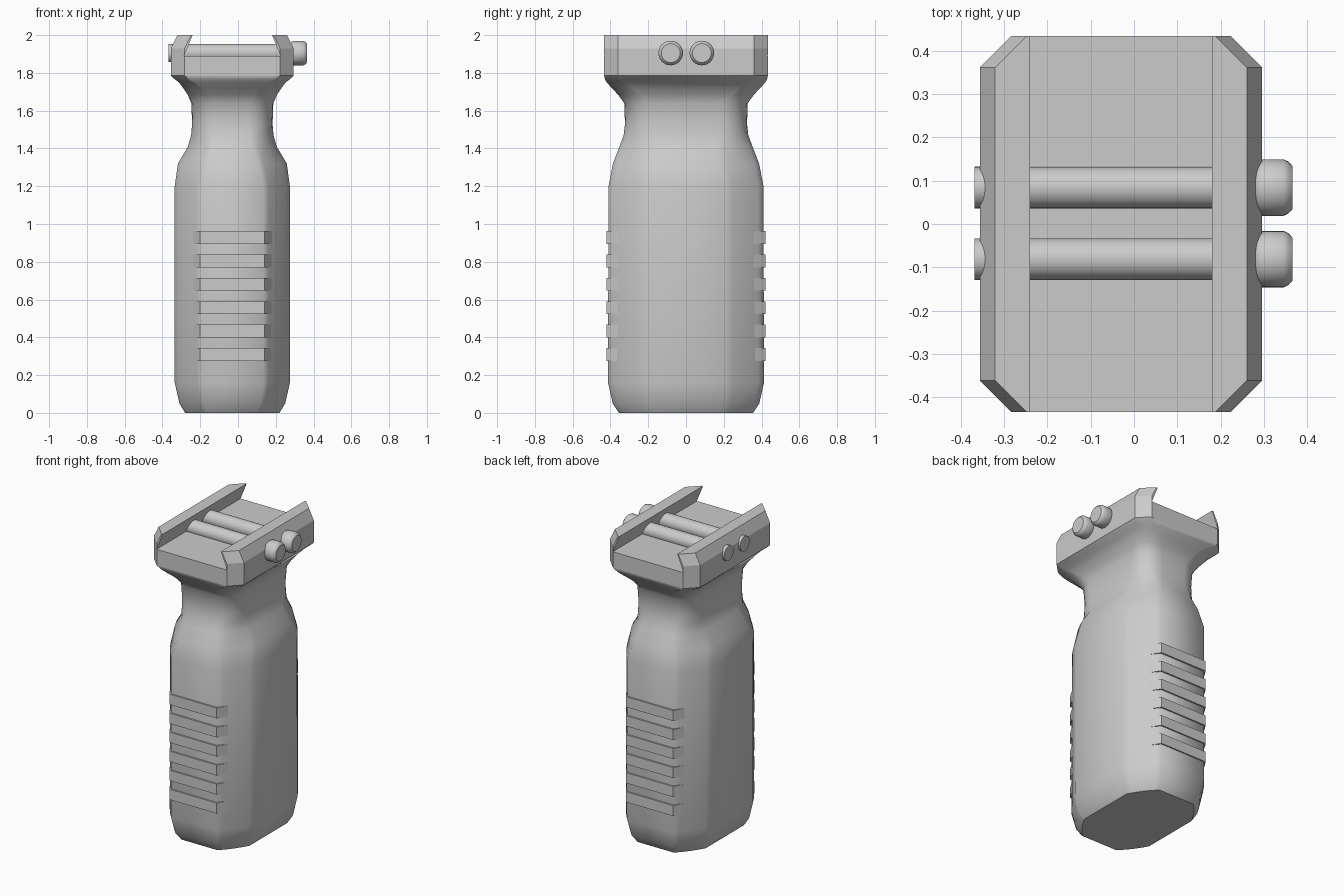
import bpy
import bmesh
from math import sin, cos, pi, radians

cube = bpy.data.objects.get("Cube")
if cube:
    bpy.data.objects.remove(cube)

CX = -0.03      # centre line of the grip
PIN_Z = 1.905

grey = bpy.data.materials.new("matte grey")
grey.use_nodes = True
grey.diffuse_color = (0.6, 0.6, 0.6, 1)
grey.node_tree.nodes["Principled BSDF"].inputs["Base Color"].default_value = (0.6, 0.6, 0.6, 1)


def loft(name, rings, angle=40):
    """Skin a stack of closed rings, with flat caps at both ends."""
    bm = bmesh.new()
    rows = [[bm.verts.new(p) for p in ring] for ring in rings]
    n = len(rows[0])
    for low, high in zip(rows, rows[1:]):
        for i in range(n):
            j = (i + 1) % n
            bm.faces.new((low[i], low[j], high[j], high[i]))
    bm.faces.new(rows[0])
    bm.faces.new(rows[-1])
    bmesh.ops.recalc_face_normals(bm, faces=bm.faces)
    mesh = bpy.data.meshes.new(name)
    bm.to_mesh(mesh)
    bm.free()
    mesh.materials.append(grey)
    obj = bpy.data.objects.new(name, mesh)
    bpy.context.collection.objects.link(obj)
    bpy.ops.object.select_all(action="DESELECT")
    obj.select_set(True)
    bpy.context.view_layer.objects.active = obj
    bpy.ops.object.shade_smooth_by_angle(angle=radians(angle))
    return obj


def section(z, a, b, cx, cy, bulge, steps=6):
    """Horizontal rectangle whose corners go from chamfered (bulge 0) to round (1)."""
    pts = []
    for q, (sx, sy) in enumerate(((1, 1), (-1, 1), (-1, -1), (1, -1))):
        for k in range(steps + 1):
            f = k / steps if q % 2 == 0 else 1 - k / steps
            x = (1 - bulge) * (1 - f) + bulge * cos(f * pi / 2)
            y = (1 - bulge) * f + bulge * sin(f * pi / 2)
            pts.append((CX + sx * (a - cx + cx * x), sy * (b - cy + cy * y), z))
    return pts


# Grip body: base taper, eight-sided handle, round waist and flare under the head
body = [(0, 0.25, 0.355, 0.12, 0.16, 0.2), (0.05, 0.28, 0.388, 0.13, 0.18, 0.2),
        (0.16, 0.305, 0.413, 0.14, 0.2, 0.15), (1.2, 0.305, 0.41, 0.14, 0.2, 0.15),
        (1.32, 0.288, 0.387, 0.15, 0.21, 0.3), (1.41, 0.235, 0.352, 0.13, 0.19, 0.6),
        (1.47, 0.218, 0.33, 0.13, 0.15, 0.9), (1.53, 0.213, 0.323, 0.13, 0.14, 1),
        (1.64, 0.217, 0.327, 0.13, 0.13, 1), (1.685, 0.237, 0.36, 0.12, 0.12, 0.8),
        (1.72, 0.26, 0.393, 0.11, 0.11, 0.6), (1.75, 0.283, 0.42, 0.09, 0.09, 0.3),
        (1.765, 0.303, 0.429, 0.08, 0.08, 0.1), (1.785, 0.325, 0.433, 0.072, 0.072, 0)]
loft("grip_body", [section(*s) for s in body], 50)

# Raised grip ridges on the front and back, sinking into the slanted corners
for i in range(6):
    z = 0.275 + i * 0.124
    loft(f"grip_ridge_{i + 1}",
         [section(z + h, 0.285, 0.421, 0.115, 0.22, 0.15) for h in (0, 0.068)], 30)

# Rail clamp head with chamfered corners
head = loft("clamp_head", [section(z, a, 0.433, 0.072, 0.072, 0, 1) for z, a in
                           ((1.785, 0.325), (1.93, 0.325), (2.0, 0.29))], 20)

# Dovetail channel cut along the head
channel = loft("channel_cutter", [
    [(CX + x, y, z) for x, z in ((-0.255, 1.89), (0.255, 1.89), (0.202, 2.02), (-0.202, 2.02))]
    for y in (-0.6, 0.6)])
channel.hide_render = True
cut = head.modifiers.new("channel", "BOOLEAN")
cut.operation = "DIFFERENCE"
cut.solver = "EXACT"
cut.object = channel
bpy.context.view_layer.objects.active = head
bpy.ops.object.modifier_apply(modifier=cut.name)
bpy.data.objects.remove(channel)
head.data.shade_flat()


def turned(name, y, profile, sides=32):
    """Round part along x from (x, radius) pairs."""
    return loft(name, [[(x, y + r * cos(2 * pi * k / sides), PIN_Z + r * sin(2 * pi * k / sides))
                        for k in range(sides)] for x, r in profile])


# Two cross pins with rounded knobs on the left side
for label, y in (("front", -0.081), ("back", 0.084)):
    turned(f"{label}_pin", y, [(-0.368, 0.048), (0.29, 0.048)])
    turned(f"{label}_knob", y, [(0.275, 0.05), (0.283, 0.06), (0.295, 0.065), (0.345, 0.065),
                                (0.356, 0.06), (0.365, 0.05)])
